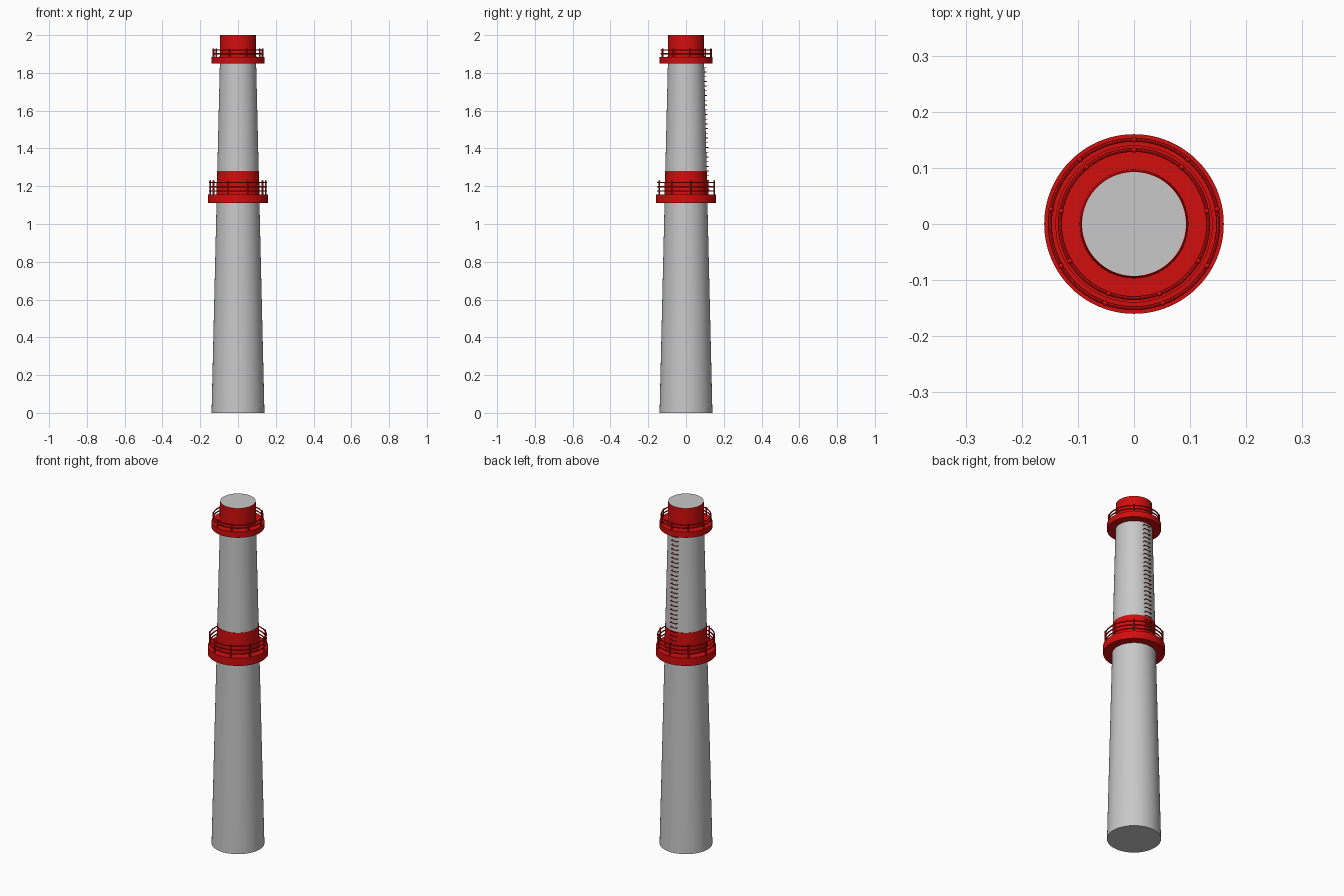
import bpy, bmesh, math
from mathutils import Matrix, Vector

if "Cube" in bpy.data.objects:
    bpy.data.objects.remove(bpy.data.objects["Cube"])

def material(name, rgb):
    m = bpy.data.materials.new(name)
    m.diffuse_color = (*rgb, 1)
    m.use_nodes = True
    m.node_tree.nodes["Principled BSDF"].inputs["Base Color"].default_value = m.diffuse_color
    return m

GREY = material("concrete grey", (0.58, 0.58, 0.58))
RED = material("signal red", (0.64, 0.004, 0.004))

def shaft_r(z):
    return 0.14 + (0.0925 - 0.14) * z / 2

def make_object(name, bm, mat):
    bmesh.ops.recalc_face_normals(bm, faces=bm.faces)
    me = bpy.data.meshes.new(name)
    bm.to_mesh(me)
    bm.free()
    me.materials.append(mat)
    ob = bpy.data.objects.new(name, me)
    bpy.context.collection.objects.link(ob)
    bpy.context.view_layer.objects.active = ob
    ob.select_set(True)
    bpy.ops.object.shade_smooth_by_angle(angle=math.radians(40))
    ob.select_set(False)
    return ob

def lathe(bm, profile, sides=96):
    """Revolve a closed (radius, z) profile around z."""
    rings = [[bm.verts.new((r * math.cos(a), r * math.sin(a), z)) for r, z in profile]
             for a in (2 * math.pi * i / sides for i in range(sides))]
    n = len(profile)
    for i in range(sides):
        p, q = rings[i], rings[(i + 1) % sides]
        for j in range(n):
            k = (j + 1) % n
            bm.faces.new((p[j], q[j], q[k], p[k]))

def rod(bm, a, b, r, sides=8):
    a, b = Vector(a), Vector(b)
    rot = (b - a).to_track_quat('Z', 'Y').to_matrix().to_4x4()
    bmesh.ops.create_cone(bm, cap_ends=True, segments=sides, radius1=r, radius2=r,
                          depth=(b - a).length, matrix=Matrix.Translation((a + b) / 2) @ rot)

# tapered chimney shaft
bm = bmesh.new()
bmesh.ops.create_cone(bm, cap_ends=True, segments=96, radius1=shaft_r(0), radius2=shaft_r(2),
                      depth=2, matrix=Matrix.Translation((0, 0, 1)))
make_object("chimney_shaft", bm, GREY)

def gallery(label, z0, deck, band_top, r_deck, r_rail, rail_zs, post_top):
    # painted band hugging the shaft
    bm = bmesh.new()
    lathe(bm, [(shaft_r(z0) + .0015, z0), (shaft_r(band_top) + .0015, band_top),
               (shaft_r(band_top) - .001, band_top), (shaft_r(z0) - .001, z0)])
    make_object(label + "_band", bm, RED)
    # ring platform
    bm = bmesh.new()
    lathe(bm, [(shaft_r(z0) - .003, z0), (r_deck, z0), (r_deck, deck), (shaft_r(z0) - .003, deck)])
    make_object(label + "_platform", bm, RED)
    # hoop rails
    bm = bmesh.new()
    for z in rail_zs:
        lathe(bm, [(r_rail + .0035 * math.cos(t), z + .0035 * math.sin(t))
                   for t in (math.tau * i / 8 for i in range(8))], 72)
    make_object(label + "_rails", bm, RED)
    # nine posts with rounded tops
    bm = bmesh.new()
    for i in range(9):
        a = math.pi / 2 + math.tau * i / 9
        x, y = r_rail * math.cos(a), r_rail * math.sin(a)
        rod(bm, (x, y, deck - .003), (x, y, post_top - .003), .0045, 10)
        bmesh.ops.create_uvsphere(bm, u_segments=10, v_segments=6, radius=.005,
                                  matrix=Matrix.Translation((x, y, post_top - .005)))
    make_object(label + "_posts", bm, RED)

gallery("lower", 1.11, 1.155, 1.28, 0.16, 0.15, (1.175, 1.197, 1.22), 1.232)
gallery("upper", 1.85, 1.883, 2.0, 0.14, 0.132, (1.902, 1.921), 1.93)

# staple-shaped climbing rungs up the back
bm = bmesh.new()
for i in range(27):
    z = 1.18 + i * 0.025
    y_in, y_out = shaft_r(z) - .006, shaft_r(z) + .01
    for s in (-1, 1):
        rod(bm, (s * .018, y_in, z), (s * .018, y_out, z), .002, 6)
    rod(bm, (-.02, y_out, z), (.02, y_out, z), .002, 6)
make_object("ladder_rungs", bm, RED)
